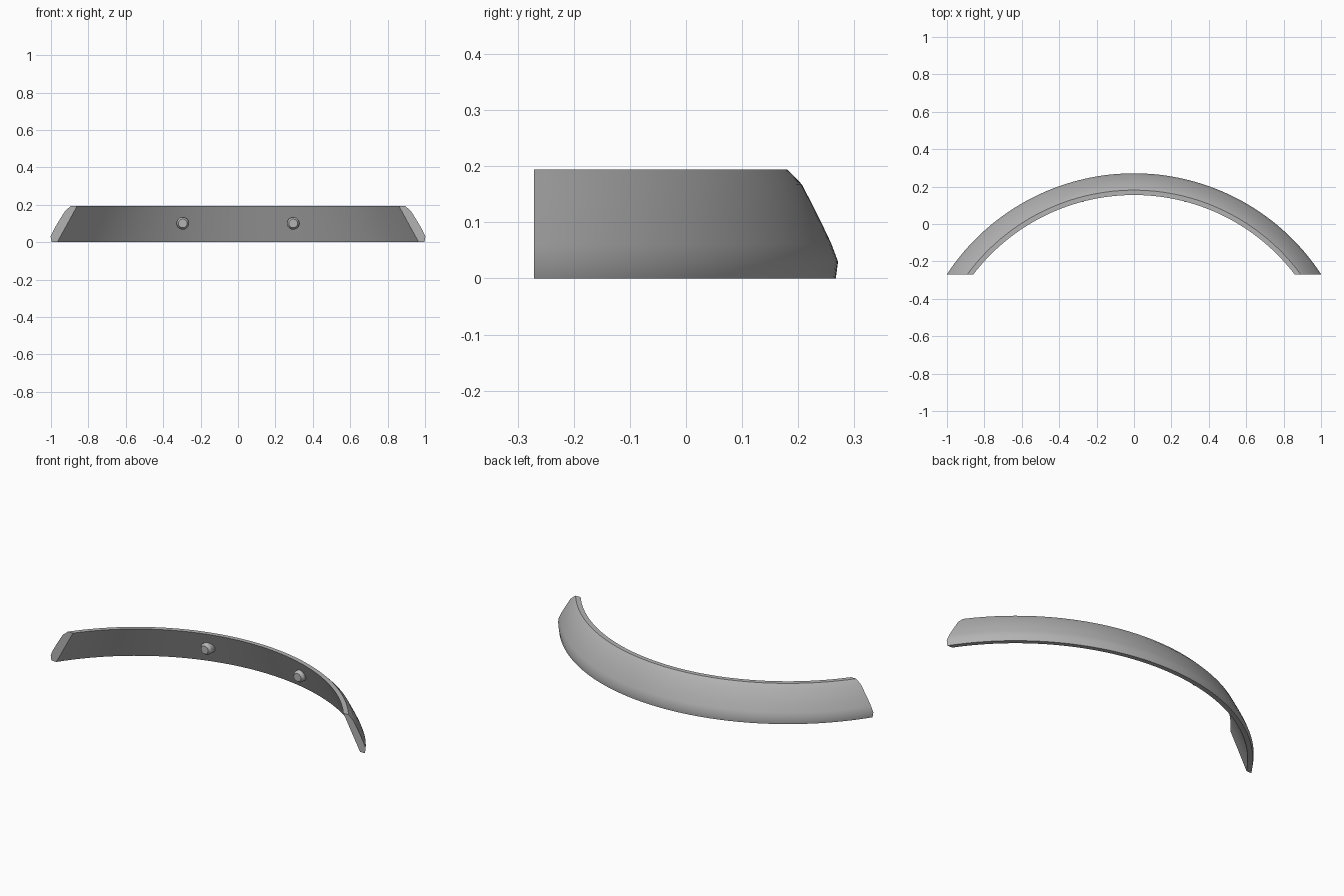
import bpy, bmesh, math

cube = bpy.data.objects.get("Cube")
if cube:
    bpy.data.objects.remove(cube)

grey = bpy.data.materials.new("plain grey")
grey.use_nodes = True
COLOUR = (0.45, 0.45, 0.45, 1)
grey.diffuse_color = COLOUR
grey.node_tree.nodes["Principled BSDF"].inputs["Base Color"].default_value = COLOUR

CENTRE_Y = -0.926   # centre of the arc
END_Y = -0.271      # plane that trims both ends
SEGMENTS = 72


def finish(name, bm, angle):
    bmesh.ops.recalc_face_normals(bm, faces=bm.faces)
    mesh = bpy.data.meshes.new(name)
    bm.to_mesh(mesh)
    bm.free()
    mesh.materials.append(grey)
    obj = bpy.data.objects.new(name, mesh)
    bpy.context.collection.objects.link(obj)
    bpy.ops.object.select_all(action="DESELECT")
    obj.select_set(True)
    bpy.context.view_layer.objects.active = obj
    bpy.ops.object.shade_smooth_by_angle(angle=math.radians(angle))
    return obj


def curved_band():
    # Cross-section at the middle of the arc, as (y, z)
    profile = [(0.241, 0), (0.267, 0), (0.271, 0.03), (0.259, 0.062),
               (0.241, 0.1), (0.207, 0.167), (0.181, 0.194), (0.155, 0.194)]
    bm = bmesh.new()
    rings = []
    for i in range(SEGMENTS + 1):
        t = 2 * i / SEGMENTS - 1
        ring = []
        for y, z in profile:
            r = y - CENTRE_Y
            a = t * math.acos((END_Y - CENTRE_Y) / r)
            ring.append(bm.verts.new((r * math.sin(a), CENTRE_Y + r * math.cos(a), z)))
        rings.append(ring)
    n = len(profile)
    for a, b in zip(rings, rings[1:]):
        for j in range(n):
            k = (j + 1) % n
            bm.faces.new((a[j], a[k], b[k], b[j]))
    bm.faces.new(rings[0])
    bm.faces.new(rings[-1])
    finish("curved_band", bm, 36)


def stud(name, x):
    # Round peg with a chamfered tip, pointing to the front
    bm = bmesh.new()
    rings = []
    for radius, y in [(0.033, 0.175), (0.033, 0.132), (0.023, 0.117)]:
        rings.append([bm.verts.new((x + radius * math.cos(a), y, 0.1 + radius * math.sin(a)))
                      for a in (math.tau * i / 32 for i in range(32))])
    for a, b in zip(rings, rings[1:]):
        for j in range(32):
            k = (j + 1) % 32
            bm.faces.new((a[j], a[k], b[k], b[j]))
    bm.faces.new(rings[0])
    bm.faces.new(rings[-1])
    finish(name, bm, 30)


curved_band()
for side, x in (("left", 0.295), ("right", -0.295)):
    stud(side + "_stud", x)
